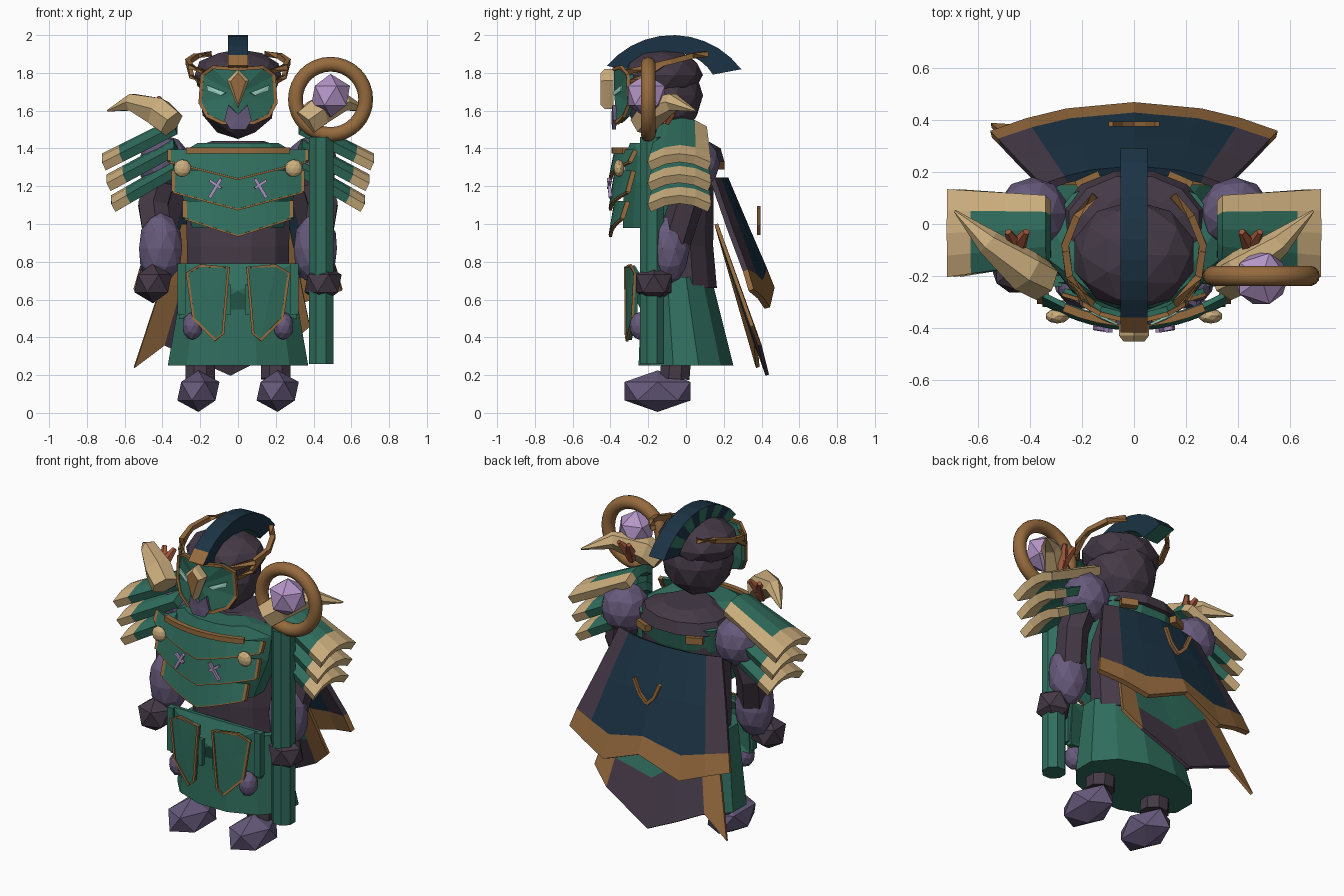
import bpy, bmesh, math
from mathutils import Vector

if "Cube" in bpy.data.objects:
    bpy.data.objects.remove(bpy.data.objects["Cube"])


def material(name, r, g, b):
    m = bpy.data.materials.new(name)
    m.use_nodes = True
    col = [(c / 255) ** 2.2 for c in (r, g, b)] + [1]
    m.diffuse_color = col
    m.node_tree.nodes["Principled BSDF"].inputs["Base Color"].default_value = col
    return m


DARK = material("dark plum", 70, 60, 72)
PURPLE = material("dusty purple", 102, 90, 122)
GEM = material("light violet", 178, 148, 198)
GREEN = material("deep green", 52, 110, 94)
NAVY = material("navy", 33, 54, 70)
GOLD = material("bronze", 148, 106, 64)
BONE = material("bone", 203, 173, 125)
RUST = material("rust", 160, 88, 62)
EYE = material("pale teal", 150, 205, 190)


def make(name, verts, faces, mats, rule=None, solid=0):
    """Mesh object; rule(face) picks the material slot."""
    bm = bmesh.new()
    vs = [bm.verts.new(v) for v in verts]
    for f in faces:
        bm.faces.new([vs[i] for i in f])
    bmesh.ops.recalc_face_normals(bm, faces=bm.faces)
    if rule:
        for f in bm.faces:
            f.material_index = rule(f)
    me = bpy.data.meshes.new(name)
    bm.to_mesh(me)
    bm.free()
    ob = bpy.data.objects.new(name, me)
    bpy.context.collection.objects.link(ob)
    for m in mats if isinstance(mats, list) else [mats]:
        me.materials.append(m)
    if solid:
        mod = ob.modifiers.new("thickness", "SOLIDIFY")
        mod.thickness, mod.offset = solid, 0
    return ob


def ico(name, loc, size, mat, detail=1):
    bpy.ops.mesh.primitive_ico_sphere_add(subdivisions=detail, radius=1, location=loc)
    ob = bpy.context.object
    ob.name, ob.scale = name, size
    ob.data.materials.append(mat)


def rings(name, loops, mat, closed=False, **kw):
    """Skin equal-length loops of points, capping the ends if open."""
    n, k = len(loops[0]), len(loops)
    faces = [(i * n + j, i * n + (j + 1) % n, (i + 1) % k * n + (j + 1) % n, (i + 1) % k * n + j)
             for i in range(k if closed else k - 1) for j in range(n)]
    if not closed:
        faces += [tuple(range(n)), tuple(range((k - 1) * n, k * n))]
    return make(name, [p for l in loops for p in l], faces, mat, **kw)


def loft(name, sections, mat, n=12):
    """Elliptical sections given as z, x radius, y radius, y centre."""
    turn = [2 * math.pi * (j + 0.5) / n for j in range(n)]
    return rings(name, [[(rx * math.cos(a), cy + ry * math.sin(a), z) for a in turn]
                        for z, rx, ry, cy in sections], mat)


def tube(name, path, radii, mat, n=4, closed=False):
    pts = [Vector(p) for p in path]
    k, loops = len(pts), []
    if not isinstance(radii, list):
        radii = [radii] * k
    for i, p in enumerate(pts):
        a = pts[i - 1] if i or closed else p
        b = pts[(i + 1) % k] if i < k - 1 or closed else p
        d = (b - a).normalized()
        u = d.cross(Vector((0, 0, 1)) if abs(d.y) > 0.8 else Vector((0, 1, 0))).normalized()
        w = d.cross(u)
        loops.append([p + radii[i] * (u * math.cos(t) + w * math.sin(t))
                      for t in (2 * math.pi * (j + 0.5) / n for j in range(n))])
    return rings(name, loops, mat, closed)


def plate(name, outline, y, bend, mat, solid=0.02, rim=0):
    """Bowed plate facing the front, with an optional bronze rim."""
    mid = (sum(p[0] for p in outline) / len(outline), sum(p[1] for p in outline) / len(outline))
    pts = [(x, y + bend * x * x, z) for x, z in outline + [mid]]
    n = len(outline)
    make(name, pts, [(i, (i + 1) % n, n) for i in range(n)], mat, solid=solid)
    if rim:
        tube(name + "_rim", [(px, py - solid / 2, pz) for px, py, pz in pts[:-1]], rim, GOLD, closed=True)


def grid(name, rows, mats, pick, solid):
    """Sheet from rows of points; pick(row, column) gives the material slot."""
    n = len(rows[0])
    cells = [(i, j) for i in range(len(rows) - 1) for j in range(n - 1)]
    faces = [(i * n + j, i * n + j + 1, i * n + n + j + 1, i * n + n + j) for i, j in cells]
    ob = make(name, [p for r in rows for p in r], faces, mats, solid=solid)
    for f, c in zip(ob.data.polygons, cells):
        f.material_index = pick(*c)


def mirrored(half):
    return half + [(-x, z) for x, z in reversed(half) if x]


# Body, skirt and cuirass
loft("torso", [(0.66, 0.28, 0.18, -0.01), (0.88, 0.28, 0.17, -0.02), (1.3, 0.29, 0.15, 0)], DARK)
loft("skirt", [(0.25, 0.385, 0.26, 0), (0.72, 0.3, 0.19, -0.05)], GREEN)
plate("apron", [(-0.29, 0.79), (0.29, 0.79), (0.31, 0.5), (-0.31, 0.5)], -0.27, 0.7, GREEN, 0.03)
loft("cuirass", [(0.98, 0.25, 0.2, -0.14), (1.22, 0.33, 0.25, -0.09),
                 (1.36, 0.34, 0.26, -0.07), (1.43, 0.22, 0.1, -0.2)], GREEN)
loft("collar", [(1.33, 0.29, 0.2, 0.01), (1.4, 0.26, 0.19, 0), (1.44, 0.14, 0.14, -0.02)], DARK)

# Overlapping chest plates with bronze lower edges
for label, top, low, width in (("upper", 1.39, 1.24, 0.36), ("middle", 1.28, 1.08, 0.34), ("lower", 1.12, 0.94, 0.28)):
    us = [i / 4 for i in range(-4, 5)]
    def bow(u, z, out):
        return (u * width, -0.37 - out + 0.8 * (u * width) ** 2, z)
    rows = [[bow(u, top, 0) for u in us], [bow(u, low + 0.09 * abs(u), 0.03) for u in us]]
    grid("chest_plate_" + label, rows, GREEN, lambda i, j: 0, 0.02)
    tube("chest_trim_" + label, rows[1], 0.011, GOLD)
    for edge in (0, -1):
        tube("chest_side_trim_" + label, [rows[0][edge], rows[1][edge]], 0.018, GOLD)
    if label == "upper":
        tube("neck_trim", [bow(u * 0.75, top, 0.01) for u in us], 0.022, GOLD)

# Head, mask and crest
ico("head", (0, -0.12, 1.68), (0.21, 0.21, 0.23), DARK, 2)
ico("skull", (0, -0.12, 1.79), (0.24, 0.21, 0.135), DARK, 2)
plate("mask", mirrored([(0, 1.82), (0.13, 1.83), (0.19, 1.79), (0.2, 1.64), (0.16, 1.57), (0.08, 1.535)]),
      -0.365, 2, GREEN, 0.03, 0.013)
plate("mouth", mirrored([(0, 1.58), (0.05, 1.63), (0.07, 1.55), (0.04, 1.5)]), -0.385, 2, PURPLE)
rings("beak", [[(x, y, z) for x, z in ((0, 1.82), (0.058, 1.76), (0, 1.61), (-0.058, 1.76))]
               for y in (-0.385, -0.43)] + [[(x, -0.452, z) for x, z in ((0, 1.8), (0.04, 1.755), (0, 1.63), (-0.04, 1.755))]],
      [BONE, GOLD], rule=lambda f: int(f.normal.y < -0.9))
arc = [math.radians(-50 + 10.3 * i) for i in range(11)]


def crest_rule(f):
    c = f.calc_center_median() - Vector((0, -0.07, 1.6))
    if c.y < -0.26:
        return 2
    a = math.degrees(math.atan2(c.y, c.z)) + 90
    under = abs(f.normal.x) < 0.5 and f.normal.dot(c) < 0
    return int(under or (f.normal.x < -0.9 and int(a / 11) % 2))


rings("crest", [[(x, -0.07 + r * math.sin(a * k), z + r * math.cos(a * k))
                 for x, r, z, k in ((-0.052, 0.454, 1.546, 1), (0.052, 0.454, 1.546, 1),
                                    (0.052, 0.25, 1.66, 1.1), (-0.052, 0.25, 1.66, 1.1))]
                for a in arc], [NAVY, GREEN, GOLD], rule=crest_rule)

# Staff with ring and gem
tube("staff", [(0.44, -0.18, 0.26), (0.44, -0.18, 1.46)], 0.07, GREEN, 8)
bpy.ops.mesh.primitive_torus_add(major_radius=0.186, minor_radius=0.039, major_segments=32, minor_segments=14,
                                 location=(0.49, -0.2, 1.66), rotation=(math.pi / 2, 0, 0))
bpy.context.object.name = "staff_ring"
bpy.context.object.data.materials.append(GOLD)
bpy.ops.object.shade_smooth_by_angle()
ico("staff_gem", (0.49, -0.21, 1.68), (0.115, 0.115, 0.115), GEM)

# Paired parts
for s, side in ((1, "left"), (-1, "right")):
    ico("foot_" + side, (s * 0.21, -0.15, 0.115), (0.125, 0.205, 0.11), PURPLE)
    tube("leg_" + side, [(s * 0.2, -0.06, 0.18), (s * 0.2, -0.04, 0.45)], 0.085, DARK, 8)
    ico("shoulder_" + side, (s * 0.39, 0.04, 1.32), (0.14, 0.14, 0.15), PURPLE, 2)
    tube("upper_arm_" + side, [(s * 0.4, 0.03, 1.28), (s * 0.45, 0, 1.1), (s * 0.42, -0.06, 0.92)], 0.09, DARK, 6)
    ico("forearm_" + side, (s * 0.41, -0.09, 0.87), (0.12, 0.11, 0.19), PURPLE, 2)
    ico("hand_" + side, (s * 0.45, -0.17, 0.685), (0.11, 0.11, 0.105), DARK)

    # Three stacked shoulder slats with bone ends
    for k in range(3):
        rows = []
        for t in (0, 0.4, 0.76, 1):
            half = 0.12 + 0.04 * t
            rows.append([(s * (0.33 + (0.38 - 0.025 * k) * t), -0.02 - 0.015 * t + half * v,
                          1.54 - 0.11 * k - 0.19 * t - 0.045 * v * v) for v in (-1, -0.5, 0, 0.5, 1)])
        grid(f"shoulder_slat_{side}_{k}", rows, [GREEN, BONE],
             lambda i, j: int(i == 2 or (k == 0 and j == 3)), 0.05)
    tube("claw_" + side, [(s * 0.35, -0.22, 1.53), (s * 0.42, -0.18, 1.59), (s * 0.56, -0.07, 1.645),
                          (s * 0.69, 0.05, 1.6)], [0.08, 0.085, 0.05, 0.005], BONE, 6)
    for lean in (-0.035, 0.035):
        tube("shoulder_spike_" + side, [(s * 0.45, -0.11, 1.53), (s * 0.45, -0.09, 1.59),
                                        (s * 0.45 + lean, -0.03, 1.67)], [0.02, 0.035, 0.014], RUST, 5)

    # Mask, chest and belt details
    plate("eye_" + side, [(s * 0.065, 1.695), (s * 0.165, 1.735), (s * 0.16, 1.705), (s * 0.09, 1.68)],
          -0.394, 2, EYE, 0.009)
    tube("circlet_" + side, [(s * 0.15, 0.11, 1.9), (s * 0.22, 0.03, 1.89), (s * 0.265, -0.08, 1.86),
                             (s * 0.25, -0.2, 1.83), (s * 0.16, -0.31, 1.8)], 0.02, GOLD)
    tube("brow_" + side, [(s * 0.265, -0.1, 1.86), (s * 0.245, -0.22, 1.78), (s * 0.2, -0.29, 1.75)], 0.016, GOLD)
    ico("chest_stud_" + side, (s * 0.295, -0.355, 1.295), (0.047, 0.028, 0.047), BONE, 2)
    tube("chest_mark_" + side, [(s * 0.15, -0.4, 1.14), (s * 0.09, -0.41, 1.24)], 0.012, GEM)
    tube("chest_mark_bar_" + side, [(s * 0.09, -0.41, 1.19), (s * 0.15, -0.4, 1.23)], 0.01, GEM)
    plate("tasset_" + side, [(s * x, z) for x, z in ((0.05, 0.77), (0.2, 0.78), (0.27, 0.74), (0.235, 0.5), (0.12, 0.385), (0.08, 0.42))],
          -0.31, 0.7, GREEN, 0.025, 0.01)
    tube("belt_strap_" + side, [(s * 0.3, -0.22, 0.79), (s * 0.3, -0.22, 0.52)], 0.03, GREEN)
    tube("inner_strap_" + side, [(s * 0.05, -0.29, 0.68), (s * 0.05, -0.29, 0.52)], 0.02, GREEN)
    ico("hip_stone_" + side, (s * 0.24, -0.24, 0.46), (0.055, 0.06, 0.075), PURPLE, 2)
    tube("back_clasp_" + side, [(s * 0.13, 0.185, 1.31), (s * 0.22, 0.145, 1.31)], 0.03, GOLD)
    tube("cape_emblem_" + side, [(0, 0.385, 0.95), (s * 0.05, 0.385, 1.0), (s * 0.09, 0.385, 1.09)], 0.014, GOLD)

# Cape: dark sides, navy middle, bronze wavy hem
us = [-1, -0.75, -0.47, 0, 0.47, 0.75, 1]
hem = [0.04, 0, -0.055, 0.05, -0.055, 0, 0.04]
rows = [[(u * w, y + bulge * (1 - u * u), z + wave * h) for u, h in zip(us, hem)]
        for z, w, y, bulge, wave in ((1.24, 0.35, 0.14, 0.07, 0), (0.98, 0.44, 0.23, 0.09, 0),
                                     (0.73, 0.52, 0.315, 0.1, 0.6), (0.61, 0.55, 0.345, 0.11, 1))]
grid("cape", rows, [NAVY, DARK, GOLD], lambda i, j: 2 if i == 2 else int(j in (0, 5)), 0.03)

# Under cape: green with a dark tail between bronze edges, longer on the right
top = [(x, 0.16, 1.0) for x in (-0.3, -0.2, -0.08, 0.06, 0.2, 0.27)]
tips = [(-0.55, 0.38, 0.24), (-0.39, 0.37, 0.36), (-0.22, 0.41, 0.28), (-0.04, 0.43, 0.2), (0.27, 0.39, 0.36), (0.38, 0.35, 0.46)]
middle = [Vector(a).lerp(Vector(b), 0.42 + 0.08 * i) for i, (a, b) in enumerate(zip(top, tips))]
grid("under_cape", [top, middle, tips], [GREEN, DARK, GOLD], lambda i, j: 2 if j in (0, 4) else i, 0.02)
